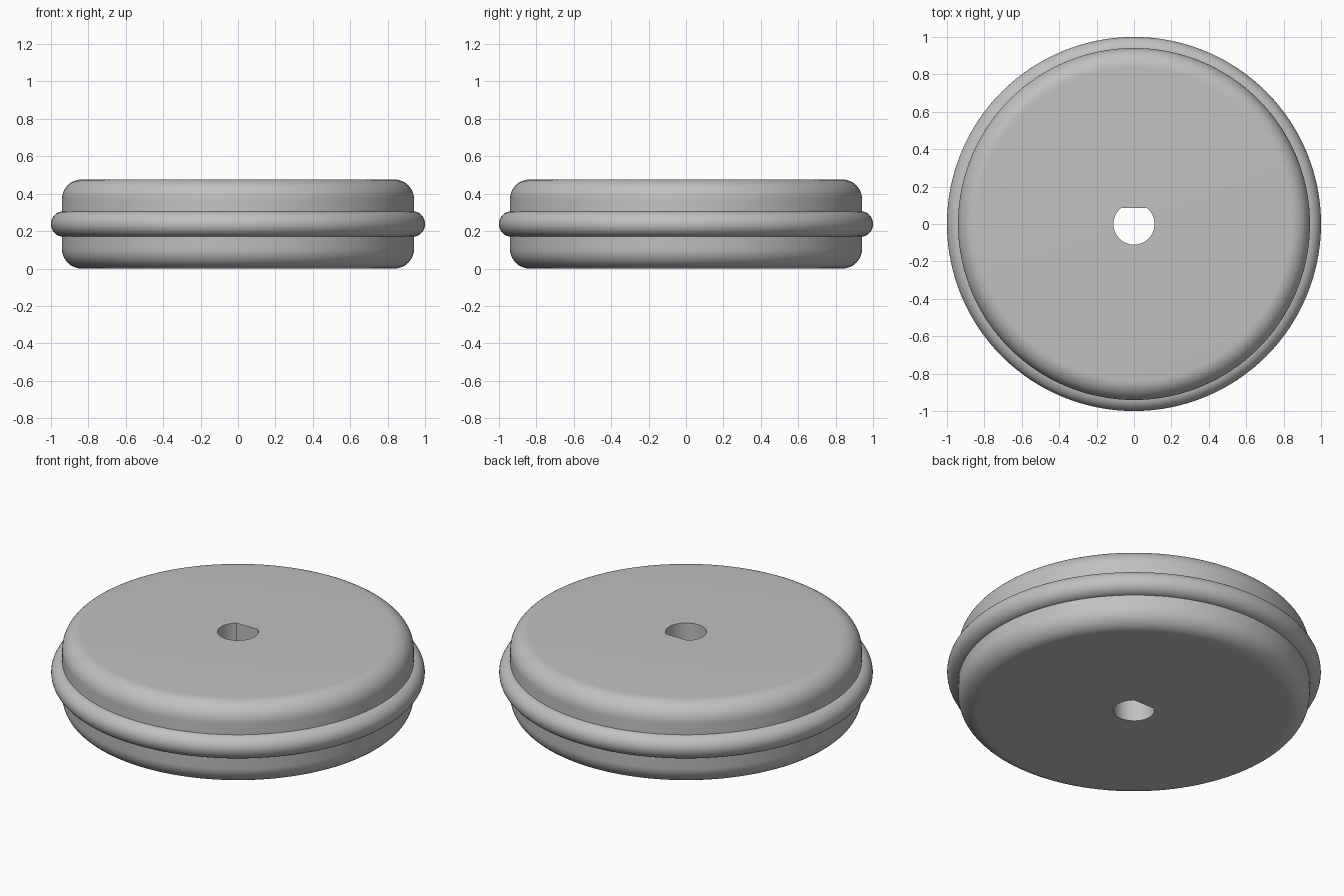
import bpy, bmesh, math

cube = bpy.data.objects.get("Cube")
if cube:
    bpy.data.objects.remove(cube, do_unlink=True)

SEGMENTS = 128
HEIGHT = 0.476
BODY_RADIUS = 0.941
FILLET = 0.105
HOLE_RADIUS = 0.11
HOLE_FLAT = 0.085
BEAD_RADIUS = 0.069

grey = bpy.data.materials.new("plain_grey")
grey.use_nodes = True
colour = (0.53, 0.53, 0.53, 1)
grey.diffuse_color = colour
grey.node_tree.nodes["Principled BSDF"].inputs["Base Color"].default_value = colour


def finish(obj):
    obj.data.materials.append(grey)
    bpy.ops.object.select_all(action="DESELECT")
    obj.select_set(True)
    bpy.context.view_layer.objects.active = obj
    bpy.ops.object.shade_smooth_by_angle(angle=math.radians(30))


def fillet(cz, start, steps=12):
    """Quarter-round outer edge as (radius, height) points."""
    angles = [start + math.pi / 2 * i / steps for i in range(steps + 1)]
    return [(BODY_RADIUS - FILLET + FILLET * math.cos(a), cz + FILLET * math.sin(a))
            for a in angles]


# Wheel body: closed turned profile, with a D-shaped bore flattened on +y
profile = ([(HOLE_RADIUS, 0)] + fillet(FILLET, -math.pi / 2)
           + fillet(HEIGHT - FILLET, 0) + [(HOLE_RADIUS, HEIGHT)])
bm = bmesh.new()
rings = []
for radius, z in profile:
    ring = []
    for i in range(SEGMENTS):
        a = 2 * math.pi * i / SEGMENTS
        y = radius * math.sin(a)
        if radius == HOLE_RADIUS:
            y = min(y, HOLE_FLAT)
        ring.append(bm.verts.new((radius * math.cos(a), y, z)))
    rings.append(ring)
for k, low in enumerate(rings):
    high = rings[(k + 1) % len(rings)]
    for i in range(SEGMENTS):
        j = (i + 1) % SEGMENTS
        bm.faces.new((low[i], low[j], high[j], high[i]))
bmesh.ops.recalc_face_normals(bm, faces=bm.faces)
mesh = bpy.data.meshes.new("wheel_body")
bm.to_mesh(mesh)
bm.free()
body = bpy.data.objects.new("wheel_body", mesh)
bpy.context.collection.objects.link(body)
finish(body)

# Round bead around the middle of the rim
bpy.ops.mesh.primitive_torus_add(
    major_radius=1 - BEAD_RADIUS, minor_radius=BEAD_RADIUS,
    major_segments=SEGMENTS, minor_segments=32, location=(0, 0, HEIGHT / 2))
bead = bpy.context.object
bead.name = "rim_bead"
finish(bead)
